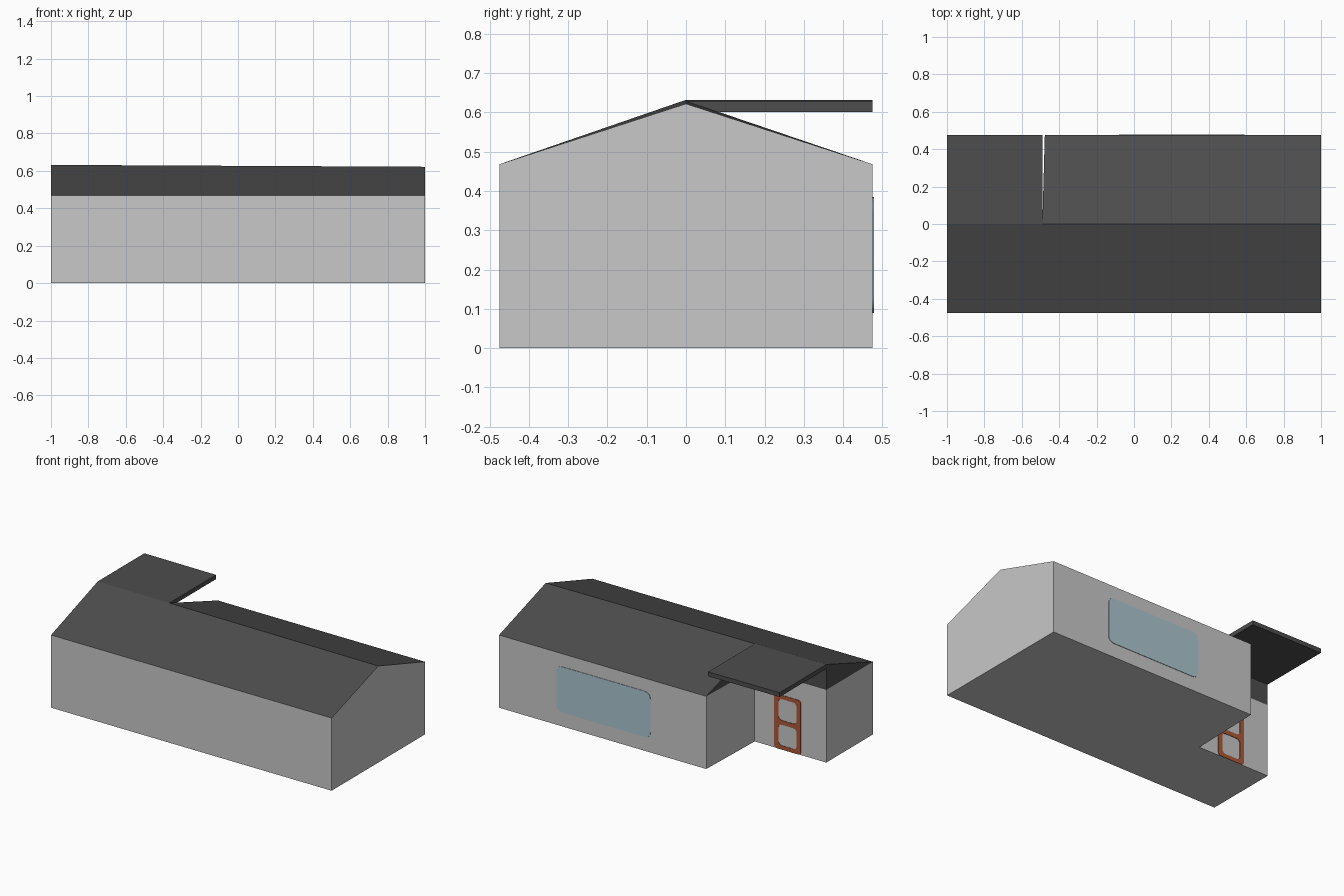
import bpy, math

if "Cube" in bpy.data.objects:
    bpy.data.objects.remove(bpy.data.objects["Cube"])


def material(name, rgb):
    m = bpy.data.materials.new(name)
    m.diffuse_color = (*rgb, 1)
    m.use_nodes = True
    m.node_tree.nodes["Principled BSDF"].inputs["Base Color"].default_value = m.diffuse_color
    return m


WALL = material("pale grey render", (0.58, 0.58, 0.58))
ROOF = material("dark grey roofing", (0.075, 0.075, 0.075))
GLASS = material("pale blue glass", (0.41, 0.56, 0.63))
FRAME = material("rust brown frame", (0.41, 0.10, 0.04))

W, D, EAVE = 1.0, 0.475, 0.468      # half length, half depth, eave height
NX, NX_BACK = -0.49, -0.477         # porch notch edge at the ridge and at the back


def ridge(x):
    # the ridge drops slightly towards +x
    return 0.627 - 0.005 * x


def mesh_object(name, verts, faces, mat):
    me = bpy.data.meshes.new(name)
    me.from_pydata(verts, [], faces)
    me.materials.append(mat)
    ob = bpy.data.objects.new(name, me)
    bpy.context.collection.objects.link(ob)
    return ob


# Walls: L-shaped footprint raised to the eaves, with the +x gable peak
plan = [(-W, -D), (W, -D), (W, D), (NX_BACK, D), (NX, 0), (-W, 0)]
n = len(plan)
verts = [(x, y, 0) for x, y in plan] + [(x, y, EAVE) for x, y in plan]
verts.append((W, 0, ridge(W)))
faces = [(i, (i + 1) % n, (i + 1) % n + n, i + n) for i in range(n)]
faces[1] = (1, 2, 2 + n, 2 * n, 1 + n)
faces.append(tuple(reversed(range(n))))
mesh_object("walls", verts, faces, WALL)

# Roof: two slopes, dark gables at the porch end, fascia above the door
eaves = [(x, y, EAVE) for x, y in plan]
peaks = [(x, 0, ridge(x)) for x in (-W, NX, W)]     # 6, 7, 8
mesh_object("roof", eaves + peaks,
            [(0, 1, 8, 7, 6), (2, 3, 7, 8), (3, 4, 7), (4, 5, 6, 7), (5, 0, 6)], ROOF)

# Flat porch canopy reaching back from the ridge
T = 0.028
top = [(-W, 0, ridge(-W)), (NX, 0, ridge(NX)), (NX, D, ridge(NX)), (-W, D, ridge(-W))]
low = [(x, y, z - T) for x, y, z in top]
mesh_object("porch_canopy", low + top,
            [(3, 2, 1, 0), (4, 5, 6, 7)] +
            [(i, (i + 1) % 4, (i + 1) % 4 + 4, i + 4) for i in range(4)], ROOF)


def rounded_rect(x0, x1, z0, z1, r, steps=5):
    pts = []
    for k, (cx, cz) in enumerate([(x1 - r, z1 - r), (x0 + r, z1 - r),
                                  (x0 + r, z0 + r), (x1 - r, z0 + r)]):
        for s in range(steps + 1):
            a = (k + s / steps) * math.pi / 2
            pts.append((cx + r * math.cos(a), cz + r * math.sin(a)))
    return pts


def plate(name, outlines, y, mat):
    # Thin plate standing on a back-facing wall; inner outlines become holes
    cu = bpy.data.curves.new(name, 'CURVE')
    cu.dimensions = '2D'
    cu.fill_mode = 'BOTH'
    cu.extrude = 0.002
    for pts in outlines:
        sp = cu.splines.new('POLY')
        sp.points.add(len(pts) - 1)
        for p, (x, z) in zip(sp.points, pts):
            p.co = (x, z, 0, 1)
        sp.use_cyclic_u = True
    cu.materials.append(mat)
    ob = bpy.data.objects.new(name, cu)
    ob.rotation_euler = (math.pi / 2, 0, 0)
    ob.location = (0, y + 0.001, 0)
    bpy.context.collection.objects.link(ob)
    bpy.ops.object.select_all(action='DESELECT')
    bpy.context.view_layer.objects.active = ob
    ob.select_set(True)
    bpy.ops.object.convert(target='MESH')


# Wide window on the back wall
plate("back_window", [rounded_rect(-0.08, 0.59, 0.09, 0.385, 0.04)], D, GLASS)

# Two-pane door frame inside the porch
plate("door_frame", [rounded_rect(-0.82, -0.63, 0.0, 0.35, 0.02),
                     rounded_rect(-0.79, -0.66, 0.025, 0.16, 0.025),
                     rounded_rect(-0.79, -0.66, 0.188, 0.325, 0.025)], 0, FRAME)
